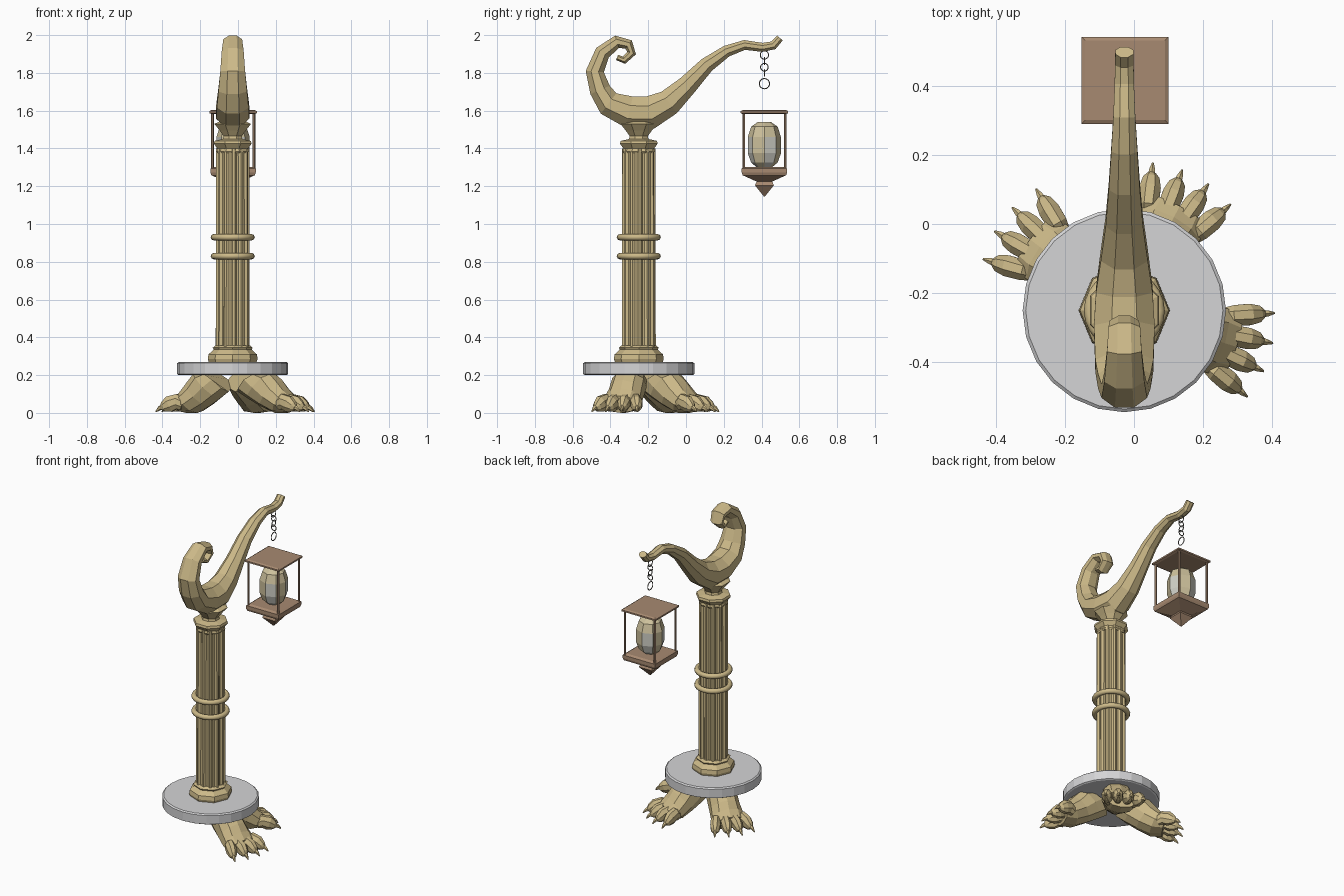
import bpy, bmesh, math
from mathutils import Matrix, Vector

if "Cube" in bpy.data.objects:
    bpy.data.objects.remove(bpy.data.objects["Cube"])

CX, CY = -0.028, -0.25          # column axis
LX, LY = -0.026, 0.415          # lantern axis


def material(name, rgb):
    m = bpy.data.materials.new(name)
    m.diffuse_color = (*rgb, 1)
    m.use_nodes = True
    m.node_tree.nodes["Principled BSDF"].inputs["Base Color"].default_value = m.diffuse_color
    return m


BONE = material("bone_tan", (0.61, 0.49, 0.25))
STONE = material("pale_stone", (0.66, 0.66, 0.67))
WOOD = material("brown_wood", (0.39, 0.255, 0.165))
GLOW = material("cream_glass", (0.61, 0.53, 0.33))
PEARL = material("pearl_glass", (0.62, 0.62, 0.56))
IRON = material("iron", (0.2, 0.19, 0.17))


def finish(bm, name, mats, matrix=None, smooth=None):
    bmesh.ops.recalc_face_normals(bm, faces=bm.faces[:])
    me = bpy.data.meshes.new(name)
    bm.to_mesh(me)
    bm.free()
    ob = bpy.data.objects.new(name, me)
    bpy.context.collection.objects.link(ob)
    for m in mats:
        me.materials.append(m)
    if matrix:
        ob.matrix_world = matrix
    if smooth:
        bpy.ops.object.select_all(action='DESELECT')
        ob.select_set(True)
        bpy.context.view_layer.objects.active = ob
        bpy.ops.object.shade_smooth_by_angle(angle=math.radians(smooth))
    return ob


def skin(bm, rings):
    """Join rings of points into a closed tube."""
    vs = [[bm.verts.new(p) for p in r] for r in rings]
    n = len(vs[0])
    for a, b in zip(vs, vs[1:]):
        for i in range(n):
            j = (i + 1) % n
            bm.faces.new((a[i], a[j], b[j], b[i]))
    bm.faces.new(vs[0])
    bm.faces.new(vs[-1])


def lathe(name, profile, segs, mat, at, flute=0.0, turn=0.0, smooth=None):
    """Stack of polygons; flute pulls two of every four corners inward."""
    bm = bmesh.new()
    rings = []
    for r, z in profile:
        ring = []
        for i in range(segs):
            a = 2 * math.pi * i / segs + turn
            k = r * (1 - flute * (i % 4 > 1))
            ring.append((k * math.cos(a), k * math.sin(a), z))
        rings.append(ring)
    skin(bm, rings)
    return finish(bm, name, [mat], Matrix.Translation((*at, 0)), smooth)


def loft(name, stations, segs, mat, matrix, floor=False):
    """Stations (along, height, half thickness, half width) in the local yz plane."""
    bm = bmesh.new()
    rings = []
    for i, (u, z, h, w) in enumerate(stations):
        p, q = stations[max(i - 1, 0)], stations[min(i + 1, len(stations) - 1)]
        t = Vector((q[0] - p[0], q[1] - p[1])).normalized()
        ring = []
        for k in range(segs):
            a = 2 * math.pi * (k + 0.5) / segs
            s, c = h * math.sin(a) * 1.08, w * math.cos(a) * 1.08
            height = z + t.x * s
            ring.append((c, u - t.y * s, max(height, 0) if floor else height))
        rings.append(ring)
    skin(bm, rings)
    return finish(bm, name, [mat], matrix)


def torus(name, R, r, mat, matrix, n=24, m=8):
    bm = bmesh.new()
    vs = []
    for i in range(n):
        a = 2 * math.pi * i / n
        vs.append([bm.verts.new(((R + r * math.cos(b)) * math.cos(a),
                                 (R + r * math.cos(b)) * math.sin(a), r * math.sin(b)))
                   for b in [2 * math.pi * k / m for k in range(m)]])
    for i in range(n):
        for k in range(m):
            a, b = vs[i], vs[(i + 1) % n]
            bm.faces.new((a[k], b[k], b[(k + 1) % m], a[(k + 1) % m]))
    return finish(bm, name, [mat], matrix, 50)


AXIS = (CX, CY)
EIGHTH = math.pi / 8

# Stone disc
lathe("base_disc", [(0.285, 0.2), (0.294, 0.205), (0.294, 0.263), (0.285, 0.27)], 24, STONE, AXIS)

# Column with foot moulding, fluted shaft, capital and collar
lathe("column_foot", [(0.125, 0.265), (0.132, 0.285), (0.128, 0.31), (0.1, 0.335), (0.106, 0.345), (0.09, 0.358)],
      8, BONE, AXIS)
lathe("column_shaft", [(0.09, 0.34), (0.088, 1.40)], 48, BONE, AXIS, flute=0.13)
lathe("column_capital", [(0.085, 1.375), (0.092, 1.385), (0.088, 1.40), (0.108, 1.425), (0.104, 1.44), (0.055, 1.45)],
      8, BONE, AXIS, turn=EIGHTH)
lathe("arm_collar", [(0.058, 1.44), (0.052, 1.465), (0.075, 1.495), (0.105, 1.53), (0.06, 1.55)],
      8, BONE, AXIS, turn=EIGHTH)
for z in (0.83, 0.93):
    torus("column_ring", 0.1, 0.017, BONE, Matrix.Translation((CX, CY, z)))

# Curled arm: curl tip, belly, then the long reaching neck
ARM = [(-0.365, 1.882, 0.015, 0.03), (-0.328, 1.867, 0.02, 0.036), (-0.288, 1.905, 0.024, 0.042),
       (-0.304, 1.95, 0.028, 0.046), (-0.365, 1.965, 0.034, 0.05), (-0.442, 1.907, 0.042, 0.058),
       (-0.483, 1.807, 0.048, 0.066), (-0.455, 1.71, 0.056, 0.076), (-0.41, 1.638, 0.068, 0.084),
       (-0.3, 1.592, 0.085, 0.088), (-0.19, 1.59, 0.088, 0.082), (-0.09, 1.643, 0.07, 0.068),
       (0.008, 1.735, 0.053, 0.054), (0.11, 1.842, 0.041, 0.045), (0.215, 1.915, 0.031, 0.038),
       (0.31, 1.948, 0.026, 0.032), (0.405, 1.935, 0.024, 0.028), (0.463, 1.946, 0.023, 0.027),
       (0.497, 1.985, 0.02, 0.026)]
loft("curled_arm", ARM, 8, BONE, Matrix.Translation((CX, 0, 0)))

# Three clawed legs
LEG = [(0.11, 0.205, 0.115, 0.07), (0.16, 0.16, 0.105, 0.085), (0.215, 0.105, 0.085, 0.088),
       (0.27, 0.065, 0.07, 0.095), (0.325, 0.045, 0.045, 0.09)]
TOE = [(0.0, 0.045, 0.03, 0.022), (0.035, 0.06, 0.04, 0.03), (0.075, 0.047, 0.042, 0.031),
       (0.105, 0.032, 0.028, 0.024), (0.12, 0.026, 0.014, 0.012)]
CLAW = [(0.105, 0.034, 0.015, 0.013), (0.13, 0.024, 0.011, 0.009), (0.15, 0.006, 0.003, 0.003)]
for deg in (-18, 62, 143):
    base = Matrix.Translation((CX, CY, 0)) @ Matrix.Rotation(math.radians(deg - 90), 4, 'Z')
    leg = loft("leg", LEG, 10, BONE, base, floor=True)
    for v in leg.data.vertices:          # trim the top under the disc
        v.co.z = min(v.co.z, 0.205)
    for k in (-1.5, -0.5, 0.5, 1.5):
        reach = 0.288 if abs(k) < 1 else 0.275
        m = base @ Matrix.Translation((k * 0.048, reach, 0)) @ Matrix.Rotation(-k * 0.25, 4, 'Z')
        loft("toe", TOE, 8, BONE, m, floor=True)
        loft("claw", CLAW, 6, BONE, m, floor=True)

# Chain links
for i, (z, r) in enumerate([(1.895, 0.022), (1.863, 0.019), (1.83, 0.02), (1.80, 0.018), (1.743, 0.027)]):
    turn = Matrix.Rotation(math.pi / 2, 4, 'Y' if i % 2 == 0 else 'X')
    torus("chain_link", r, 0.003, IRON, Matrix.Translation((LX, LY, z)) @ turn, 14, 5)

# Lantern frame: roof plate, four posts, tapered floor with pendant point
LAMP = (LX, LY)
Q, S = math.pi / 4, math.sqrt(2)
lathe("lantern_roof", [(0.113 * S, 1.582), (0.126 * S, 1.587), (0.126 * S, 1.597), (0.115 * S, 1.603)],
      4, WOOD, LAMP, turn=Q)
lathe("lantern_floor", [(0.035 * S, 1.222), (0.115 * S, 1.258), (0.12 * S, 1.272), (0.12 * S, 1.294), (0.105 * S, 1.303)],
      4, WOOD, LAMP, turn=Q)
lathe("lantern_pendant", [(0.004, 1.146), (0.05 * S, 1.205), (0.044 * S, 1.22), (0.03 * S, 1.232)],
      4, WOOD, LAMP, turn=Q)
for sx in (-1, 1):
    for sy in (-1, 1):
        lathe("lantern_post", [(0.008, 1.29), (0.008, 1.59)], 6, WOOD, (LX + sx * 0.11, LY + sy * 0.11))

# Faceted glass lamp, with pearl panels on alternate lower sides
lamp = lathe("lamp_glass", [(0.04, 1.30), (0.07, 1.325), (0.088, 1.375), (0.088, 1.46), (0.07, 1.515), (0.035, 1.54)],
             8, GLOW, LAMP)
lamp.data.materials.append(PEARL)
for f in lamp.data.polygons:
    side = int((math.atan2(f.center.y, f.center.x) % (2 * math.pi)) / (math.pi / 4))
    if f.center.z < 1.47 and side % 2 == 0:
        f.material_index = 1
